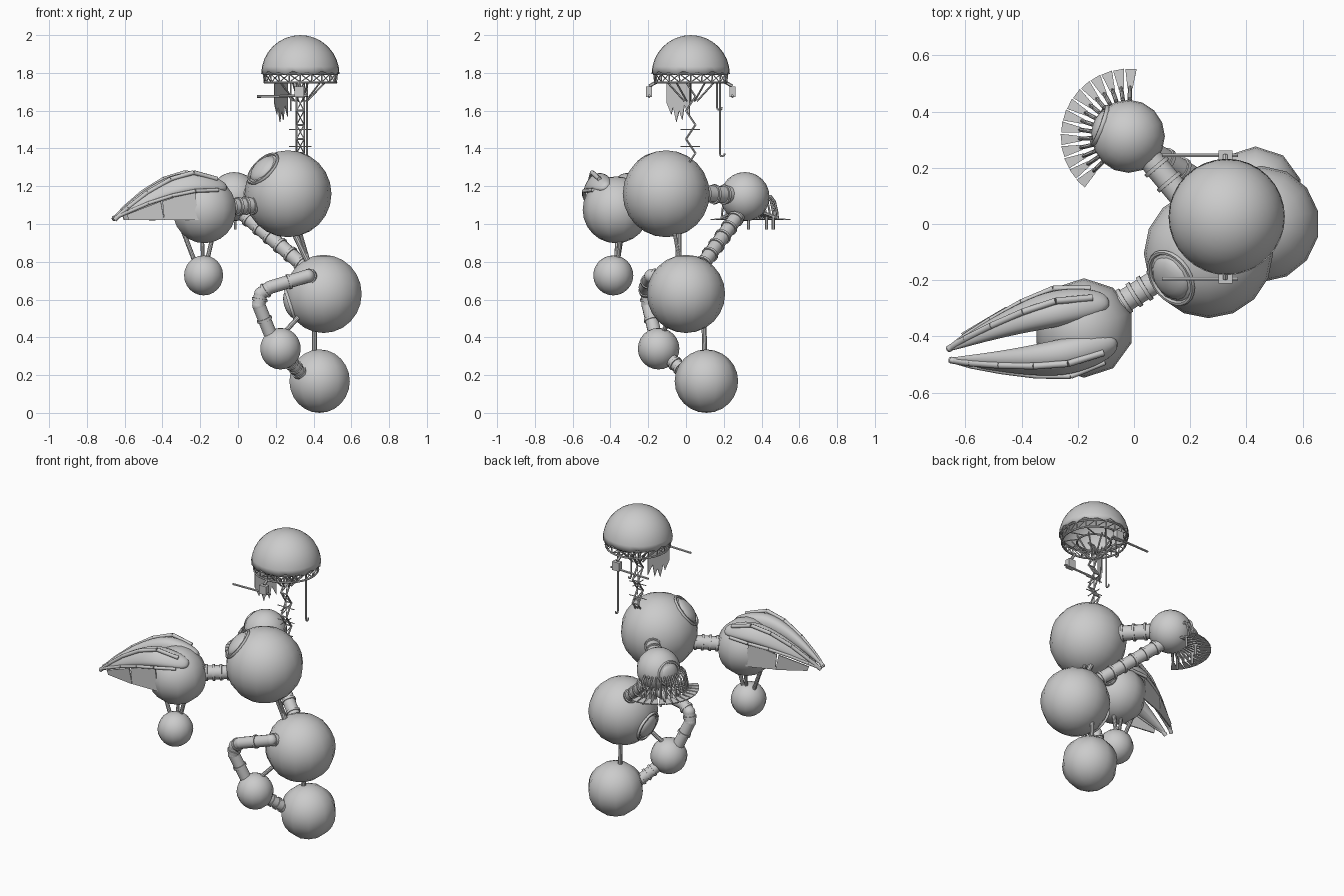
import bpy, bmesh, math
from mathutils import Vector, Matrix

if "Cube" in bpy.data.objects:
    bpy.data.objects.remove(bpy.data.objects["Cube"])

grey = bpy.data.materials.new("plain_grey")
grey.use_nodes = True
grey.diffuse_color = (0.6, 0.6, 0.6, 1)
grey.node_tree.nodes["Principled BSDF"].inputs["Base Color"].default_value = (0.6, 0.6, 0.6, 1)


def finish(name, bm, angle=35):
    bmesh.ops.recalc_face_normals(bm, faces=bm.faces)
    mesh = bpy.data.meshes.new(name)
    bm.to_mesh(mesh)
    bm.free()
    mesh.materials.append(grey)
    ob = bpy.data.objects.new(name, mesh)
    bpy.context.collection.objects.link(ob)
    bpy.ops.object.select_all(action='DESELECT')
    ob.select_set(True)
    bpy.context.view_layer.objects.active = ob
    bpy.ops.object.shade_smooth_by_angle(angle=math.radians(angle))
    return ob


def place(direction, at):
    return Matrix.Translation(at) @ Vector(direction).to_track_quat('Z', 'Y').to_matrix().to_4x4()


def rod(bm, a, b, r, r2=None, n=6):
    a, b = Vector(a), Vector(b)
    bmesh.ops.create_cone(bm, cap_ends=True, segments=n, radius1=r, radius2=r2 or r,
                          depth=(b - a).length, matrix=place(b - a, (a + b) / 2))


def path(bm, pts, r, n=6):
    for a, b in zip(pts, pts[1:]):
        rod(bm, a, b, r, n=n)


def ball(bm, at, r, seg=16, rings=12):
    bmesh.ops.create_uvsphere(bm, u_segments=seg, v_segments=rings, radius=r,
                              matrix=Matrix.Translation(at))


def box(bm, at, size):
    bmesh.ops.create_cube(bm, size=1, matrix=Matrix.Translation(at) @ Matrix.Diagonal((*size, 1)))


def plate(bm, pts, thick):
    """Flat polygon given a small thickness."""
    face = bm.faces.new([bm.verts.new(p) for p in pts])
    face.normal_update()
    shift = face.normal * thick
    new = bmesh.ops.extrude_face_region(bm, geom=[face], use_keep_orig=True)
    bmesh.ops.translate(bm, vec=shift, verts=[g for g in new["geom"] if isinstance(g, bmesh.types.BMVert)])


def ring(bm, at, direction, big, small, n=24):
    """Torus built from a grid of quads."""
    m, k = place(direction, at), 6
    rows = []
    for i in range(n):
        a = math.tau * i / n
        rows.append([bm.verts.new(m @ Vector(((big + small * math.cos(math.tau * j / k)) * math.cos(a),
                     (big + small * math.cos(math.tau * j / k)) * math.sin(a),
                     small * math.sin(math.tau * j / k)))) for j in range(k)])
    for i in range(n):
        for j in range(k):
            s, t = rows[i], rows[(i + 1) % n]
            bm.faces.new((s[j], t[j], t[(j + 1) % k], s[(j + 1) % k]))


# Round bodies
upper, lower, base = Vector((.265, -.105, 1.16)), Vector((.453, 0, .63)), Vector((.432, .108, .168))
head, rear = Vector((-.178, -.37, 1.075)), Vector((-.02, .312, 1.145))
elbow, weight = Vector((.225, -.145, .34)), Vector((-.182, -.385, .728))
for name, at, r, seg in (("upper_body", upper, .23, 16), ("lower_body", lower, .207, 14),
                         ("base_ball", base, .168, 10), ("head_ball", head, .177, 10),
                         ("rear_ball", rear, .13, 16), ("elbow_ball", elbow, .11, 14),
                         ("hanging_weight", weight, .106, 14)):
    bm = bmesh.new()
    ball(bm, at, r, seg)
    finish(name, bm, 60)


# Hatches: a rim and a low bulge on a round body
def hatch(name, at, r, direction, size):
    d = Vector(direction).normalized()
    bm = bmesh.new()
    reach = math.sqrt(r * r - size * size)
    ring(bm, at + d * reach, d, size, .009)
    m = place(d, at + d * (reach - .005)) @ Matrix.Diagonal((.85, .85, .4, 1))
    bmesh.ops.create_uvsphere(bm, u_segments=20, v_segments=10, radius=size, matrix=m)
    finish(name, bm, 60)


hatch("upper_hatch", upper, .23, (-.13, -.085, .13), .1)
hatch("lower_hatch", lower, .207, (-.93, 0, -.3), .09)
hatch("rear_hatch", rear, .13, (-.8, .3, .1), .07)


# Jointed pipes with collars
def pipe(name, pts, r, collars):
    bm = bmesh.new()
    pts = [Vector(p) for p in pts]
    path(bm, pts, r, 14)
    for p in pts[1:-1]:
        ball(bm, p, r * 1.02, 14, 10)
    for a, b in zip(pts, pts[1:]):
        d = (b - a).normalized()
        for i in range(collars):
            c = a.lerp(b, (i + .7) / (collars + .4))
            rod(bm, c - d * .007, c + d * .007, r * 1.18, n=14)
    finish(name, bm)


pipe("head_pipe", [(-.06, -.29, 1.09), (.1, -.19, 1.1)], .042, 4)
pipe("rear_upper_pipe", [(.05, .24, 1.155), (.2, .06, 1.16)], .045, 3)
pipe("rear_lower_pipe", [(.02, .285, 1.06), (.37, .07, .76)], .038, 6)
pipe("arm_pipe", [(.385, -.15, .72), (.37, -.185, .725), (.17, -.215, .665), (.12, -.205, .63),
                  (.11, -.2, .57), (.17, -.165, .42)], .035, 1)
pipe("base_pipe", [(.25, -.1, .3), (.34, .01, .2)], .034, 4)

# Thin struts
bm = bmesh.new()
for a, b, r in (((.29, -.04, .97), (.38, -.04, .78), .016), ((.33, -.06, .95), (.38, -.03, .78), .01),
                ((.405, .1, .3), (.405, .095, .47), .013), ((.25, -.12, .43), (.34, -.07, .53), .013),
                ((-.29, -.36, .96), (-.225, -.37, .79), .012), ((-.135, -.35, .93), (-.165, -.36, .8), .012),
                ((-.19, -.34, .93), (-.185, -.36, .8), .01)):
    rod(bm, a, b, r, n=10)
finish("body_struts", bm)

# Beak: two mirrored lofted shells, with a ridge and skirts
along, across = Vector((-.981, -.194, 0)), Vector((.194, -.981, 0))


def beak(u, v, z):
    p = head + along * u + across * v
    return (p.x, p.y, z)


stations = [(-.11, .05, .1, 1.215, 1.17), (-.05, .025, .14, 1.25, 1.17), (.08, .018, .165, 1.285, 1.165),
            (.2, .022, .14, 1.25, 1.14), (.32, .02, .1, 1.18, 1.1),
            (.42, .015, .06, 1.1, 1.055), (.488, .01, .025, 1.035, 1.022)]
for side, label in ((-1, "left"), (1, "right")):
    bm = bmesh.new()
    loops = []
    for u, vi, vo, zt, zo in stations:
        w = vo - vi
        section = [(vo, zo), (vo - .04 * w, zo + .45 * (zt - zo)), (vo - .35 * w, zt - .06 * (zt - zo)),
                   (vi + .3 * w, zt), (vi, zt - .2 * (zt - zo)), (vi, zo)]
        loops.append([bm.verts.new(beak(u, v * side, z)) for v, z in section])
    for s, t in zip(loops, loops[1:]):
        for j in range(6):
            bm.faces.new((s[j], s[(j + 1) % 6], t[(j + 1) % 6], t[j]))
    bm.faces.new(loops[0])
    bm.faces.new(loops[-1])
    shell = finish(label + "_beak_shell", bm, 80)
    shell.modifiers.new("round", 'SUBSURF').levels = 2
    shell.modifiers["round"].render_levels = 2

    bm = bmesh.new()
    path(bm, [beak(u, side * (vi * .35 + vo * .65), zt - .012) for u, vi, vo, zt, zo in stations[1:]], .012, 8)
    path(bm, [beak(u, side * (vo - .006), zo + .01) for u, vi, vo, zt, zo in stations[1:]], .01, 8)
    finish(label + "_beak_ridges", bm, 60)

    bm = bmesh.new()
    for u1, u2, v1, v2, z1, z2 in ((.08, .25, .15, .12, 1.18, 1.12), (.26, .43, .12, .06, 1.12, 1.05)):
        plate(bm, [beak(u1, side * v1, z1), beak(u1 - .02, side * v1, 1.02),
                   beak(u2 - .01, side * v2, 1.022), beak(u2, side * v2, z2)], .007)
    finish(label + "_beak_skirt", bm)

# Fan of blades around the rear ball
blades, arms = bmesh.new(), bmesh.new()
for i in range(14):
    a = math.radians(88 + i * 137 / 13)
    out, side = Vector((math.cos(a), math.sin(a), 0)), Vector((-math.sin(a), math.cos(a), 0))

    def fan(r, s, z):
        return Vector((rear.x, rear.y, z)) + out * r + side * s

    plate(blades, [fan(.17, -.009, 1.025), fan(.24, -.021, 1.02), fan(.238, .019, 1.02), fan(.17, .009, 1.025)], .006)
    path(arms, [fan(.1, 0, 1.11), fan(.135, 0, 1.15), fan(.158, 0, 1.12), fan(.17, 0, 1.07), fan(.175, 0, 1.025)], .006, 5)
    path(arms, [fan(.1, 0, 1.06), fan(.17, 0, 1.035)], .008, 5)
    if i % 4 == 0:
        rod(arms, fan(.15, 0, 1.04), fan(.15, 0, .97), .008)
finish("fan_blades", blades)
finish("fan_arms", arms)

# Dome canopy with a ragged hem
cx, cy = .33, .025
bm = bmesh.new()
bmesh.ops.create_uvsphere(bm, u_segments=32, v_segments=16, radius=.207, matrix=Matrix.Translation((cx, cy, 1.793)))
bmesh.ops.delete(bm, geom=[v for v in bm.verts if v.co.z < 1.79], context='VERTS')
for i, v in enumerate(sorted((v for v in bm.verts if v.is_boundary),
                             key=lambda v: math.atan2(v.co.y - cy, v.co.x - cx))):
    v.co.z += (.008, -.004, .016, .002)[i % 4]
dome = finish("dome_canopy", bm, 60)
dome.modifiers.new("shell", 'SOLIDIFY').thickness = .005

# Ring truss and funnel of braces under the dome
bm = bmesh.new()


def rim(i, r, z, n=20):
    return (cx + r * math.cos(math.tau * i / n), cy + r * math.sin(math.tau * i / n), z)


for r, z in ((.195, 1.795), (.19, 1.75), (.1, 1.75)):
    ring(bm, (cx, cy, z), (0, 0, 1), r, .006, 32)
for i in range(20):
    rod(bm, rim(i, .195, 1.795), rim(i, .19, 1.75), .004)
    rod(bm, rim(i, .19, 1.75), rim(i + 1, .195, 1.795), .003)
for i in range(0, 20, 2):
    rod(bm, rim(i, .19, 1.75), rim(i + 1, .1, 1.75), .004)
    rod(bm, rim(i, .13, 1.75), rim(i, .035, 1.65), .005)
finish("ring_truss", bm)

# Lattice mast of zigzag frames
bm = bmesh.new()
levels = [(1.3 + i * .075, .0 if i % 2 == 0 else .05) for i in range(7)]
for (z1, y1), (z2, y2) in zip(levels, levels[1:]):
    for x in (.31, .35):
        rod(bm, (x, y1, z1), (x, y2, z2), .005)
    rod(bm, (.31, y1, z1), (.35, y2, z2), .003)
    rod(bm, (.35, y1, z1), (.31, y2, z2), .003)
    rod(bm, (.305, y2, z2), (.355, y2, z2), .005)
for z in (1.41, 1.5):
    rod(bm, (.27, .025, z), (.39, .025, z), .003)
    rod(bm, (.33, -.03, z), (.33, .075, z), .003)
finish("lattice_mast", bm)

# Side arms with boxes
bm = bmesh.new()
for y in (-.195, .245):
    box(bm, (.325, y, 1.7), (.05, .032, .055))
    rod(bm, (.1, y, 1.675), (.37, y, 1.68), .007)
    rod(bm, (.325, y, 1.73), (.325, cy + (y - cy) * .8, 1.755), .009)
finish("side_arms", bm)

# Hanging lines and hooks
bm = bmesh.new()
for x, y, z in ((.365, .18, 1.37), (.28, .165, 1.615)):
    rod(bm, (x, y, z), (x, y, 1.75), .005)
    path(bm, [(x, y + .012 - .012 * math.cos(t * .7), z - .012 * math.sin(t * .7)) for t in range(6)], .005)
finish("hook_lines", bm)

# Tattered banner
bm = bmesh.new()
outline = [(0, 1.75), (0, 1.64), (.2, 1.58), (.28, 1.62), (.42, 1.54), (.55, 1.6), (.68, 1.55),
           (.78, 1.63), (1, 1.57), (1, 1.75)]
plate(bm, [(.19 + .07 * t, -.1 + .12 * t, z) for t, z in outline], .005)
finish("banner", bm)
